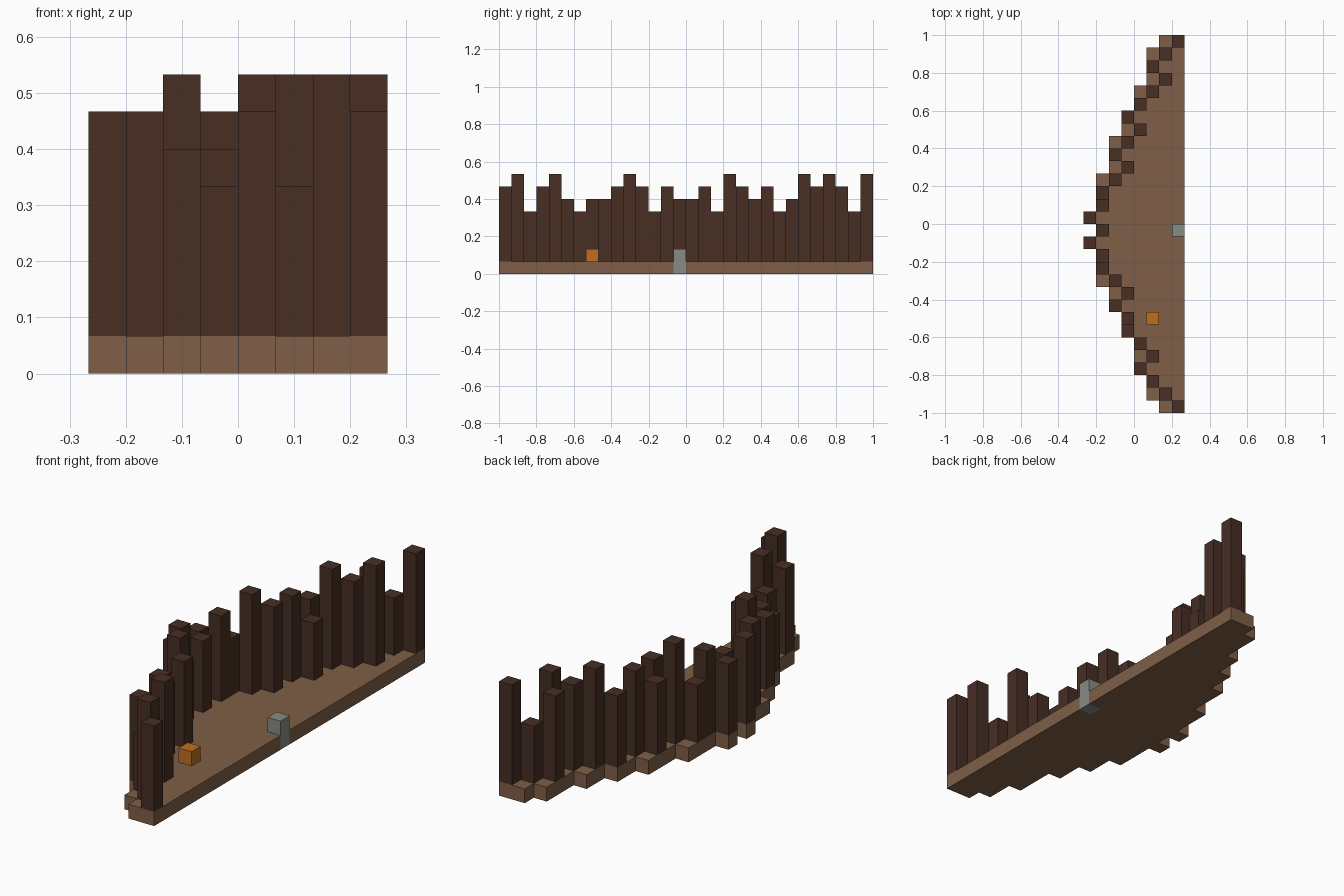
import bpy
import bmesh

if "Cube" in bpy.data.objects:
    bpy.data.objects.remove(bpy.data.objects["Cube"], do_unlink=True)

U = 1 / 15                 # size of one block
X0, Y0 = -4 * U, -15 * U   # corner of the block grid

# One digit per row, running front to back
BASE_START = "655444332211101011122233445556"
POST_COLUMN = "765454332321101011232343456567"
POST_TOP = "785786566787576675876756878758"
POST_COLUMN = POST_COLUMN[:3] + "45" + POST_COLUMN[5:]
POST_COLUMN = "765454" + POST_COLUMN[6:]


def material(name, srgb):
    lin = [((c / 255 + 0.055) / 1.055) ** 2.4 for c in srgb]
    mat = bpy.data.materials.new(name)
    mat.use_nodes = True
    mat.diffuse_color = (*lin, 1)
    bsdf = mat.node_tree.nodes["Principled BSDF"]
    bsdf.inputs["Base Color"].default_value = (*lin, 1)
    bsdf.inputs["Roughness"].default_value = 0.9
    return mat


def prism(name, outline, bottom, top, mat):
    """Extrude a counter-clockwise outline in block units."""
    bm = bmesh.new()
    verts = [bm.verts.new((X0 + x * U, Y0 + y * U, bottom * U)) for x, y in outline]
    face = bm.faces.new(verts)
    new = bmesh.ops.extrude_face_region(bm, geom=[face])["geom"]
    moved = [v for v in new if isinstance(v, bmesh.types.BMVert)]
    bmesh.ops.translate(bm, verts=moved, vec=(0, 0, (top - bottom) * U))
    bmesh.ops.recalc_face_normals(bm, faces=bm.faces)
    mesh = bpy.data.meshes.new(name)
    bm.to_mesh(mesh)
    bm.free()
    mesh.materials.append(mat)
    obj = bpy.data.objects.new(name, mesh)
    bpy.context.collection.objects.link(obj)
    return obj


def block(name, col, row, bottom, top, mat):
    square = [(col, row), (col + 1, row), (col + 1, row + 1), (col, row + 1)]
    return prism(name, square, bottom, top, mat)


earth = material("earth_brown", (127, 95, 71))
wood = material("dark_wood", (71, 46, 36))
orange = material("orange", (190, 112, 32))
stone = material("stone_grey", (136, 139, 135))

# Stepped ground slab, with a notch in its straight side for the stone block
notch = 14
outline = [(8, 0), (8, notch), (7, notch), (7, notch + 1), (8, notch + 1), (8, 30)]
for row in reversed(range(30)):
    start = int(BASE_START[row])
    for point in ((start, row + 1), (start, row)):
        if point != outline[-1]:
            outline.append(point)
prism("ground_slab", outline, 0, 1, earth)

# Palisade of square posts, one per row
for row, (col, top) in enumerate(zip(POST_COLUMN, POST_TOP)):
    block(f"palisade_post_{row + 1}", int(col), row, 1, int(top), wood)

# Small blocks on the slab
block("fire_block", 5, 7, 1, 2, orange)
block("stone_block", 7, notch, 0, 2, stone)
